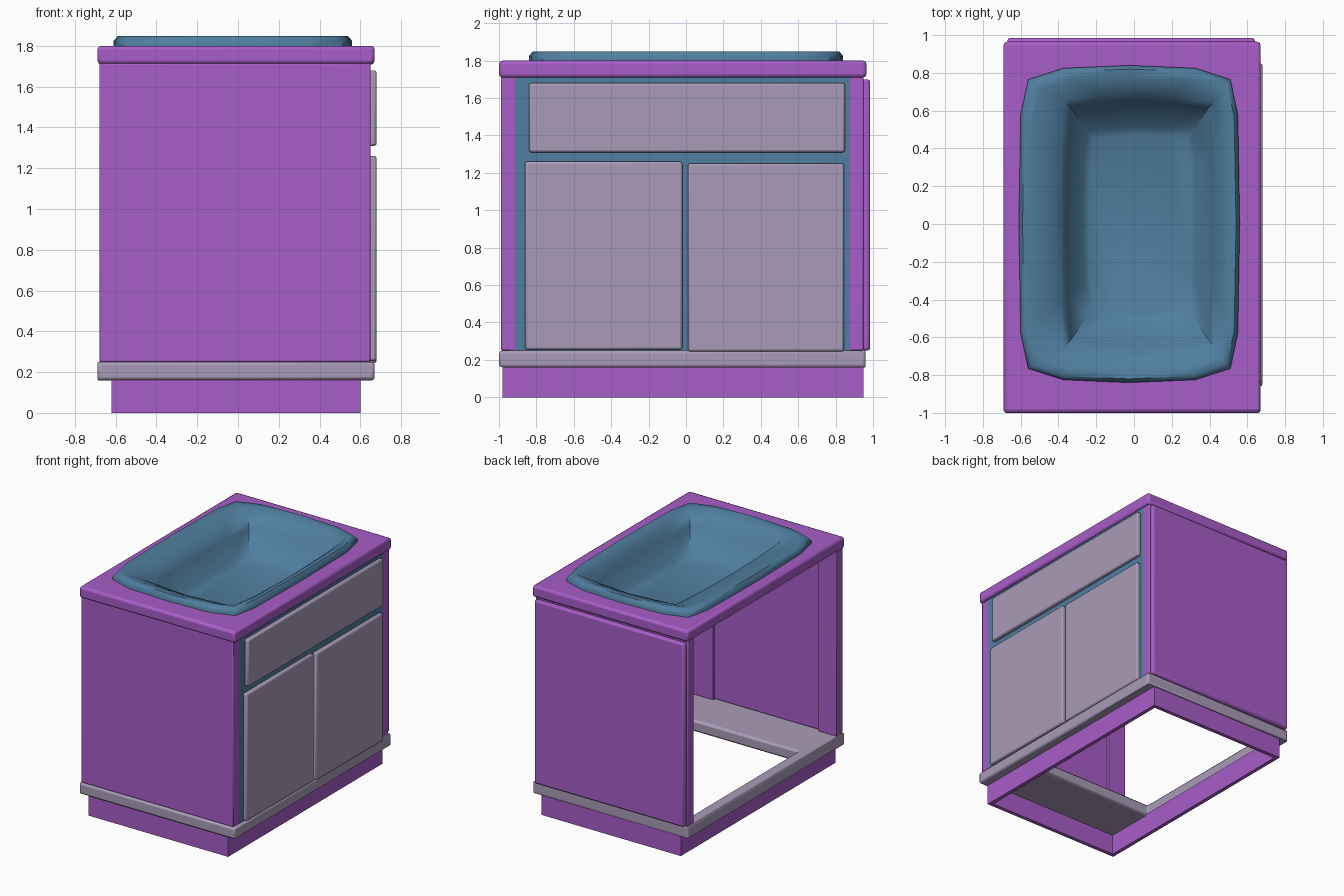
import bpy, bmesh, math

if "Cube" in bpy.data.objects:
    bpy.data.objects.remove(bpy.data.objects["Cube"])


def material(name, rgb):
    m = bpy.data.materials.new(name)
    m.diffuse_color = (*rgb, 1)
    m.use_nodes = True
    m.node_tree.nodes["Principled BSDF"].inputs["Base Color"].default_value = m.diffuse_color
    return m


PURPLE = material("purple", (0.39, 0.11, 0.58))
BLUE = material("blue", (0.08, 0.21, 0.35))
LILAC = material("lilac", (0.40, 0.33, 0.48))


def finish(name, bm, mat, bevel=0.0, segments=2, angle=35):
    bmesh.ops.recalc_face_normals(bm, faces=bm.faces)
    mesh = bpy.data.meshes.new(name)
    bm.to_mesh(mesh)
    bm.free()
    mesh.materials.append(mat)
    ob = bpy.data.objects.new(name, mesh)
    bpy.context.collection.objects.link(ob)
    if bevel:
        b = ob.modifiers.new("bevel", "BEVEL")
        b.width, b.segments = bevel, segments
    bpy.ops.object.select_all(action="DESELECT")
    ob.select_set(True)
    bpy.context.view_layer.objects.active = ob
    bpy.ops.object.shade_smooth_by_angle(angle=math.radians(angle))
    return ob


def box(name, x, y, z, mat, bevel=0.008):
    bm = bmesh.new()
    bmesh.ops.create_cube(bm, size=1)
    for v in bm.verts:
        v.co = [(r[0] + r[1]) / 2 + c * (r[1] - r[0]) for r, c in zip((x, y, z), v.co)]
    return finish(name, bm, mat, bevel)


def loft(rings, close_end=False, wrap=False):
    bm = bmesh.new()
    loops = [[bm.verts.new(p) for p in ring] for ring in rings]
    n = len(loops[0])
    pairs = list(zip(loops, loops[1:])) + ([(loops[-1], loops[0])] if wrap else [])
    for a, b in pairs:
        for i in range(n):
            j = (i + 1) % n
            bm.faces.new((a[i], a[j], b[j], b[i]))
    if close_end:
        bm.faces.new(loops[-1])
    return bm


def frame(name, outer, inner, z, mat, bevel=0.008):
    # rectangular ring; rectangles given as x0, x1, y0, y1
    def rect(r, h):
        return [(r[0], r[2], h), (r[1], r[2], h), (r[1], r[3], h), (r[0], r[3], h)]
    rings = [rect(outer, z[0]), rect(outer, z[1]), rect(inner, z[1]), rect(inner, z[0])]
    return finish(name, loft(rings, wrap=True), mat, bevel)


# plinth, ledge and countertop
frame("plinth", (-.62, .60, -.98, .95), (-.59, .57, -.95, .92), (0, .17), PURPLE, 0)
frame("base_ledge", (-.69, .67, -1.0, .96), (-.60, .40, -.55, .89), (.16, .25), LILAC, .015)
frame("countertop", (-.69, .67, -1.0, .965), (-.45, .50, -.74, .74), (1.71, 1.80), PURPLE, .018)

# side walls, with the end stiles and the outer slab
box("front_side_wall", (-.68, .65), (-.99, -.93), (.25, 1.715), PURPLE)
box("back_side_wall", (-.68, .65), (.87, .95), (.25, 1.715), PURPLE)
box("back_outer_slab", (-.67, .64), (.94, .985), (.25, 1.70), PURPLE, .015)
for name, x in (("rear", (-.68, -.52)), ("door_side", (.40, .65))):
    box(name + "_stile", x, (-.95, -.91), (.25, 1.715), PURPLE, .004)

# face board with drawer front and two doors
box("face_board", (.60, .65), (-.92, .88), (.22, 1.715), BLUE, 0)
box("drawer_front", (.64, .68), (-.84, .85), (1.31, 1.68), LILAC, .012)
box("left_door", (.64, .68), (-.86, -.02), (.255, 1.26), LILAC, .012)
box("right_door", (.64, .68), (.01, .845), (.245, 1.25), LILAC, .012)

# sink: quarter outlines mirrored into closed rings
RIM = [(.585, 0), (.575, .58), (.535, .765), (.35, .825), (0, .84)]
LIP = [(.43, 0), (.42, .40), (.40, .655), (.20, .68), (0, .695)]
FLOOR = [(.29, 0), (.285, .30), (.27, .48), (.14, .495), (0, .505)]


def outline(quarter, cx, z, inset=0.0):
    q = [(x * (1 - inset / .585), y * (1 - inset / .84)) for x, y in quarter]
    half = q + [(-x, y) for x, y in q[-2::-1]]
    full = half + [(x, -y) for x, y in half[-2:0:-1]]
    return [(cx + x, y, z) for x, y in full]


finish("sink", loft([
    outline(RIM, -.025, 1.79),
    outline(RIM, -.025, 1.825),
    outline(RIM, -.025, 1.848, .02),
    outline(RIM, -.02, 1.845, .06),
    outline(LIP, .03, 1.81),
    outline(LIP, .03, 1.74, .05),
    outline(FLOOR, .03, 1.59, -.02),
    outline(FLOOR, .03, 1.57, .05)], close_end=True), BLUE, angle=50)
